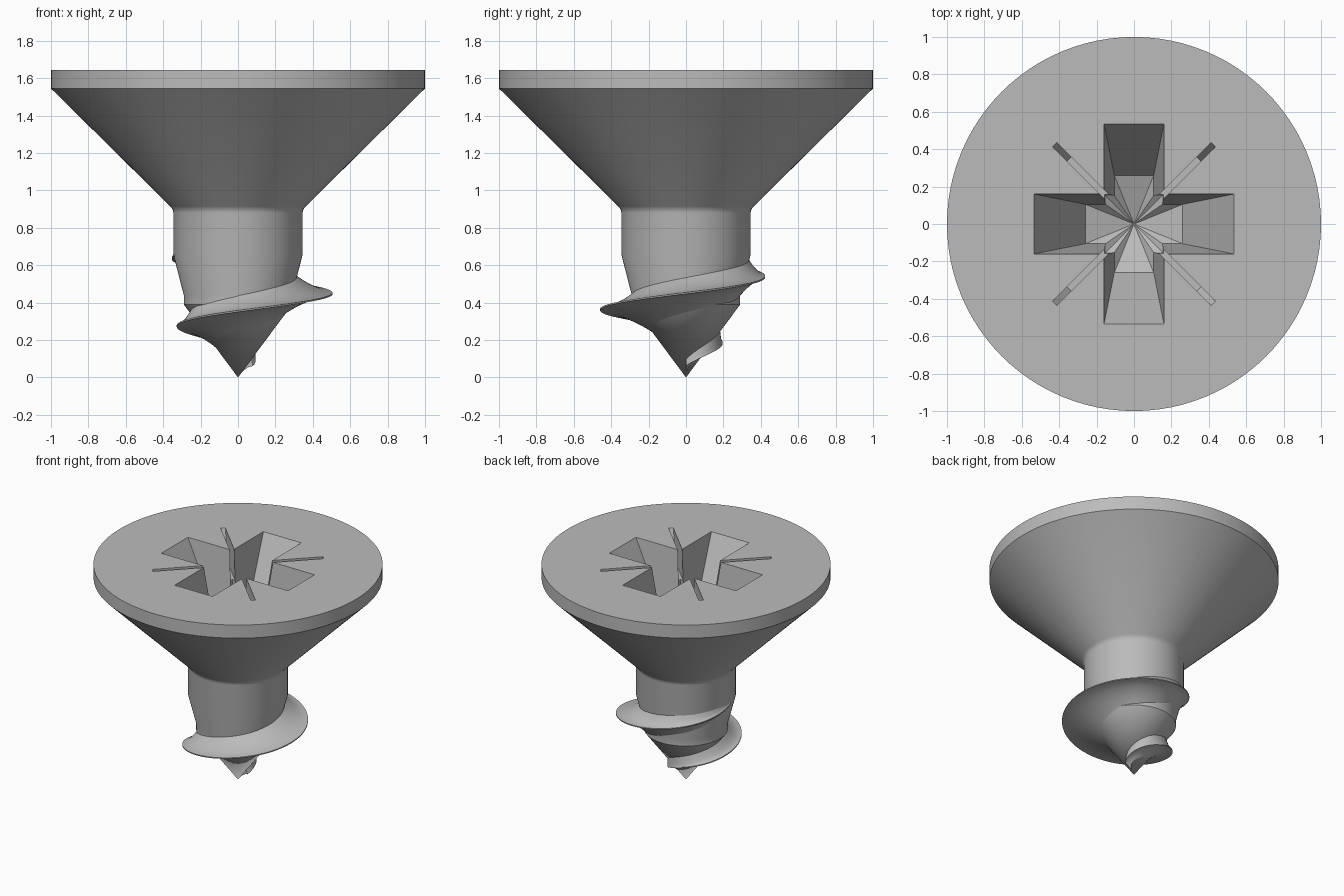
import bpy, bmesh, math
from mathutils import Vector, Matrix

if "Cube" in bpy.data.objects:
    bpy.data.objects.remove(bpy.data.objects["Cube"])

steel = bpy.data.materials.new("grey_steel")
steel.use_nodes = True
GREY = (0.5, 0.5, 0.5, 1)
steel.diffuse_color = GREY
steel.node_tree.nodes["Principled BSDF"].inputs["Base Color"].default_value = GREY

TOP = 1.645


def finish(bm, name):
    bmesh.ops.remove_doubles(bm, verts=bm.verts, dist=1e-5)
    bmesh.ops.recalc_face_normals(bm, faces=bm.faces)
    mesh = bpy.data.meshes.new(name)
    bm.to_mesh(mesh)
    bm.free()
    mesh.materials.append(steel)
    obj = bpy.data.objects.new(name, mesh)
    bpy.context.scene.collection.objects.link(obj)
    return obj


def activate(obj):
    bpy.ops.object.select_all(action='DESELECT')
    obj.select_set(True)
    bpy.context.view_layer.objects.active = obj


def cut(target, cutter):
    mod = target.modifiers.new("cut", 'BOOLEAN')
    mod.operation = 'DIFFERENCE'
    mod.solver = 'EXACT'
    mod.object = cutter
    cutter.hide_render = True
    activate(target)
    bpy.ops.object.modifier_apply(modifier=mod.name)
    bpy.data.objects.remove(cutter)


# Head, shank and point as one turned profile
tip = [(0, 0), (0.29, 0.39), (0.29, 0.44), (0.345, 0.655), (0.345, 0.88)]
profile = tip + [(0.35, 0.9), (0.362, 0.915), (1, 1.545), (1, TOP)]
bm = bmesh.new()
verts = [bm.verts.new((r, 0, z)) for r, z in profile]
edges = [bm.edges.new(pair) for pair in zip(verts, verts[1:])]
bmesh.ops.spin(bm, geom=verts + edges, cent=(0, 0, 0), axis=(0, 0, 1),
               angle=math.tau, steps=96)
bmesh.ops.remove_doubles(bm, verts=bm.verts, dist=1e-5)
bmesh.ops.holes_fill(bm, edges=[e for e in bm.edges if e.is_boundary], sides=0)
body = finish(bm, "screw_body")


# Cross recess: tapered arms, chamfered inner corners and a hollow floor
def cross_cutter(depth=0.5, a=0.16, b=0.105, c=0.152, long_top=0.535, long_low=0.26):
    bm = bmesh.new()
    floor, lid = TOP - depth, TOP
    apex = (0, 0, floor - 0.1)

    def face(*points):
        bm.faces.new([bm.verts.new(spin @ Vector(p)) for p in points])

    for quarter in range(4):
        spin = Matrix.Rotation(quarter * math.pi / 2, 3, 'Z')
        upper = [(long_top, -a, lid), (long_top, a, lid), (a, a, lid), (a, long_top, lid)]
        lower = [(long_low, -b, floor), (long_low, b, floor), (c, b, floor),
                 (c, c, floor), (b, c, floor), (b, long_low, floor)]
        face(upper[0], upper[1], lower[1], lower[0])
        face(upper[1], upper[2], lower[2], lower[1])
        face(upper[2], lower[3], lower[2])
        face(upper[2], lower[4], lower[3])
        face(upper[2], upper[3], lower[5], lower[4])
        for p, q in zip(lower, lower[1:]):
            face(p, q, apex)
    bmesh.ops.remove_doubles(bm, verts=bm.verts, dist=1e-5)
    # raise the open rim above the head so the cut is clean
    rim = [e for e in bm.edges if e.is_boundary]
    new = bmesh.ops.extrude_edge_only(bm, edges=rim)["geom"]
    bmesh.ops.translate(bm, vec=(0, 0, 0.1),
                        verts=[g for g in new if isinstance(g, bmesh.types.BMVert)])
    bmesh.ops.holes_fill(bm, edges=[e for e in bm.edges if e.is_boundary], sides=0)
    return finish(bm, "cross_cutter")


# Narrow diagonal slots with a sloping outer end
def slot_cutter(angle, depth=0.22, half=0.016):
    bm = bmesh.new()
    side = [(0.1, TOP + 0.1), (0.6, TOP + 0.1), (0.6, TOP), (0.49, TOP - depth), (0.1, TOP - depth)]
    base = bm.faces.new([bm.verts.new((x, -half, z)) for x, z in side])
    new = bmesh.ops.extrude_face_region(bm, geom=[base])["geom"]
    bmesh.ops.translate(bm, vec=(0, 2 * half, 0),
                        verts=[g for g in new if isinstance(g, bmesh.types.BMVert)])
    bmesh.ops.rotate(bm, verts=bm.verts, cent=(0, 0, 0), matrix=Matrix.Rotation(angle, 3, 'Z'))
    return finish(bm, "slot_cutter")


cut(body, cross_cutter())
for quarter in range(4):
    cut(body, slot_cutter(math.pi / 4 + quarter * math.pi / 2))


# Thread: a helical ridge with concave flanks, fading in and out
def body_radius(z):
    for (r0, z0), (r1, z1) in zip(tip, tip[1:]):
        if z <= z1:
            return r0 + (r1 - r0) * max(0, z - z0) / (z1 - z0)
    return tip[-1][0]


CREST = [0.02, 0.08, 0.18, 0.315, 0.455, 0.505, 0.42, 0.352, 0.3, 0.25]


def crest_radius(k):
    i = min(int(k), 6)
    t = k - i
    p, q, r, s = CREST[i:i + 4]
    return q + 0.5 * t * (r - p + t * (2 * p - 5 * q + 4 * r - s + t * (3 * (q - r) + s - p)))


bm = bmesh.new()
STEPS = 220
FLANK = 6
rings = []
for n in range(STEPS + 1):
    k = 6.4 * n / STEPS                      # quarter turns
    z = 0.065 + 0.0965 * k
    grow = 0.5 + 0.5 * min(1, k)
    crest = crest_radius(k)
    turn = Matrix.Rotation(k * math.pi / 2, 3, 'Z')
    ring = []
    for sign, width in ((1, 0.09), (-1, 0.12)):
        width *= grow
        root = max(0, body_radius(z + sign * width) - 0.012)
        flank = []
        for j in range(FLANK + 1):
            t = j / FLANK
            rise = width * (1 - t) ** 1.7 + 0.004 * t
            radius = root + (max(crest, root * 0.9) - root) * t
            flank.append(bm.verts.new(turn @ Vector((radius, 0, max(0.01, z + sign * rise)))))
        ring += flank if sign > 0 else flank[::-1]
    rings.append(ring)
for one, two in zip(rings, rings[1:]):
    for j in range(len(one)):
        m = (j + 1) % len(one)
        bm.faces.new((one[j], one[m], two[m], two[j]))
bm.faces.new(rings[0])
bm.faces.new(rings[-1])
thread = finish(bm, "thread")

for obj in (body, thread):
    activate(obj)
    bpy.ops.object.shade_smooth_by_angle(angle=math.radians(30))
